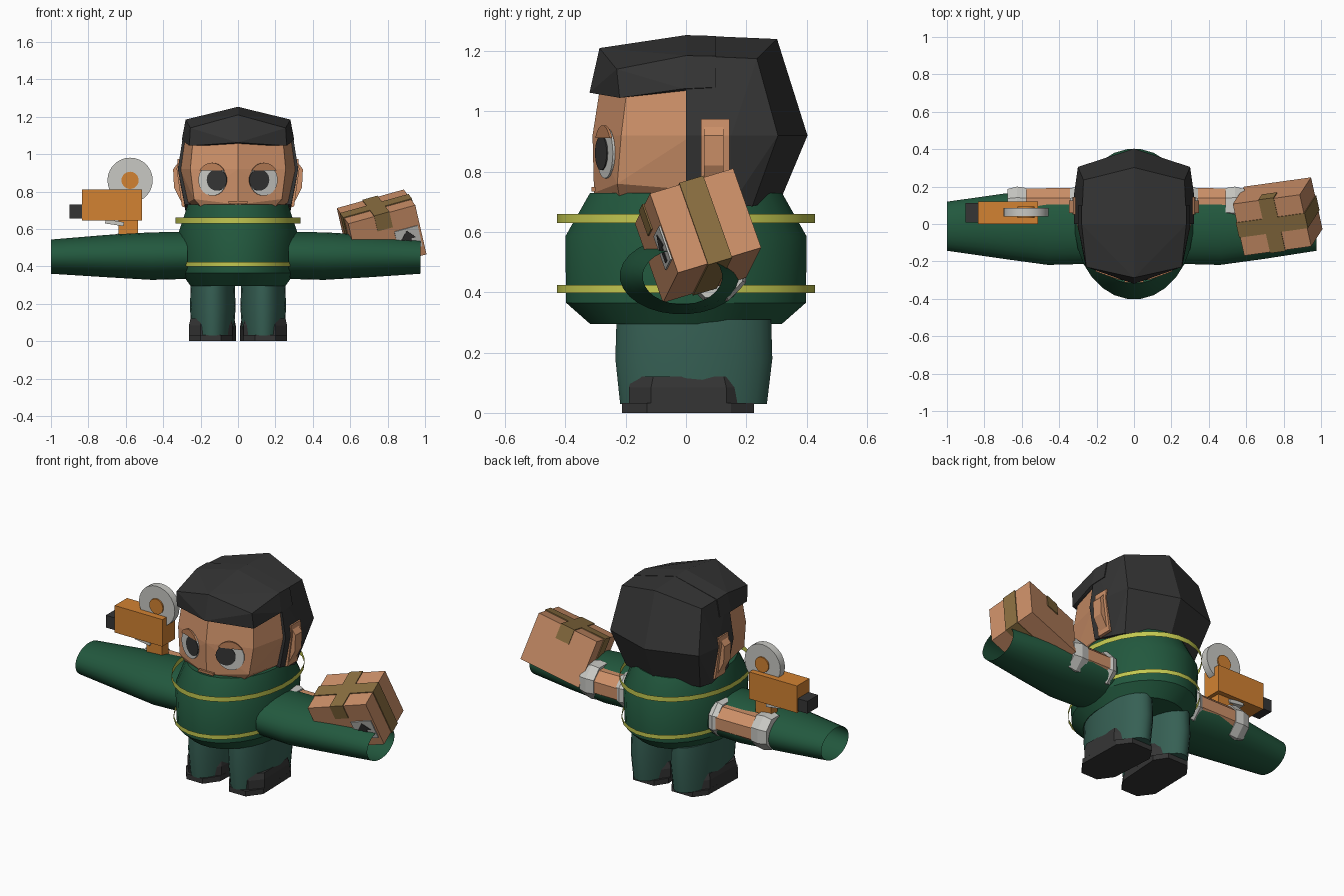
import bpy, bmesh, math
from mathutils import Matrix, Vector

if "Cube" in bpy.data.objects:
    bpy.data.objects.remove(bpy.data.objects["Cube"], do_unlink=True)


def material(name, rgb):
    m = bpy.data.materials.new(name)
    m.use_nodes = True
    m.diffuse_color = (*rgb, 1)
    m.node_tree.nodes["Principled BSDF"].inputs["Base Color"].default_value = (*rgb, 1)
    return m


SKIN = material("skin and cardboard", (.61, .28, .14))
DARK = material("charcoal", (.035, .035, .035))
GREEN = material("dark green", (.016, .098, .048))
TEAL = material("teal", (.037, .117, .089))
LIME = material("lime", (.546, .578, .08))
ORANGE = material("orange", (.645, .223, .032))
GREY = material("light grey", (.58, .58, .55))
TAPE = material("tape brown", (.262, .162, .053))
LID = material("eyelid tan", (.51, .216, .098))


def finish(name, bm, mat, smooth=False):
    bmesh.ops.recalc_face_normals(bm, faces=bm.faces)
    me = bpy.data.meshes.new(name)
    bm.to_mesh(me)
    bm.free()
    me.materials.append(mat)
    ob = bpy.data.objects.new(name, me)
    bpy.context.collection.objects.link(ob)
    if smooth:
        bpy.ops.object.select_all(action='DESELECT')
        ob.select_set(True)
        bpy.context.view_layer.objects.active = ob
        bpy.ops.object.shade_smooth_by_angle(angle=math.radians(30))
    return ob


def hull(name, pts, mat, mirror=True):
    """Faceted solid around the points, mirrored in x."""
    bm = bmesh.new()
    every = set(pts) | ({(-x, y, z) for x, y, z in pts} if mirror else set())
    for p in sorted(every):
        bm.verts.new(p)
    res = bmesh.ops.convex_hull(bm, input=bm.verts)
    junk = [v for v in res["geom_interior"] if isinstance(v, bmesh.types.BMVert)]
    bmesh.ops.delete(bm, geom=junk, context='VERTS')
    bmesh.ops.dissolve_limit(bm, angle_limit=.03, verts=bm.verts, edges=bm.edges)
    return finish(name, bm, mat)


def loft(name, rings, mat, axis='z', n=28, caps=True, smooth=True):
    """Elliptical rings (position, centre a, centre b, radius a, radius b)."""
    bm = bmesh.new()
    rows = []
    for t, ca, cb, ra, rb in rings:
        row = []
        for i in range(n):
            a = math.tau * (i + .5) / n
            p, q = ca + ra * math.cos(a), cb + rb * math.sin(a)
            row.append(bm.verts.new((p, q, t) if axis == 'z' else (t, p, q)))
        rows.append(row)
    for lo, hi in zip(rows, rows[1:]):
        for i in range(n):
            j = (i + 1) % n
            bm.faces.new((lo[i], lo[j], hi[j], hi[i]))
    if caps:
        bm.faces.new(rows[0])
        bm.faces.new(rows[-1])
    return finish(name, bm, mat, smooth)


def frame(origin, ex=(1, 0, 0), ey=(0, 0, 1)):
    ex, ey = Vector(ex).normalized(), Vector(ey).normalized()
    m = Matrix((ex, ey, ex.cross(ey))).transposed().to_4x4()
    return Matrix.Translation(origin) @ m


def plate(name, outline, depth, mat, at, smooth=False):
    """Outline in the frame's plane, extruded along its normal."""
    bm = bmesh.new()
    f = bm.faces.new([bm.verts.new((x, y, 0)) for x, y in outline])
    new = bmesh.ops.extrude_face_region(bm, geom=[f])["geom"]
    top = [v for v in new if isinstance(v, bmesh.types.BMVert)]
    bmesh.ops.translate(bm, verts=top, vec=(0, 0, depth))
    bm.transform(at)
    return finish(name, bm, mat, smooth)


def arc(rx, ry, a0=0, a1=360, n=28):
    full = a1 - a0 == 360
    steps = [math.radians(a0 + (a1 - a0) * i / n) for i in range(n if full else n + 1)]
    return [(rx * math.cos(a), ry * math.sin(a)) for a in steps]


def rect(w, h):
    return [(-w / 2, -h / 2), (w / 2, -h / 2), (w / 2, h / 2), (-w / 2, h / 2)]


def block(name, lo, hi, mat):
    mid = [(a + b) / 2 for a, b in zip(lo, hi)]
    size = [b - a for a, b in zip(lo, hi)]
    return plate(name, rect(size[0], size[2]), size[1], mat, frame((mid[0], hi[1], mid[2])))


# Torso and its two reflective bands
loft("torso", [(.295, 0, 0, .255, .32), (.365, 0, 0, .305, .4),
               (.585, 0, 0, .318, .403), (.73, 0, 0, .27, .32)], GREEN)
for name, z, h, rx in (("upper_band", .63, .03, .335), ("lower_band", .398, .026, .315)):
    loft(name, [(z, 0, 0, rx, .43), (z + h, 0, 0, rx, .43)], LIME, caps=False)

# Head, hair and mouth
hull("face", [(0, -.285, 1.08), (0, -.31, .92), (0, -.305, .73), (.24, -.195, 1.08),
              (.255, -.215, .92), (.235, -.228, .76), (.19, -.22, .71), (.285, .02, 1.1),
              (.31, .02, .92), (.27, .02, .74), (.2, .1, .7)], SKIN)
hull("hair_top", [(0, -.287, 1.21), (0, 0, 1.253), (0, .1, 1.25), (.255, -.23, 1.14),
                  (.28, 0, 1.185), (.28, .1, 1.183), (0, -.32, 1.062), (.26, -.22, 1.045),
                  (.3, -.01, 1.075), (.3, .1, 1.08)], DARK)
hull("hair_back", [(0, 0, 1.253), (0, .302, 1.24), (0, .403, .92), (0, .315, .71),
                   (.28, 0, 1.185), (.27, .235, 1.175), (.3, .305, .92), (.25, .22, .685),
                   (.322, 0, .92), (.285, 0, .73), (.322, .15, .92), (.28, .15, .69)], DARK)
block("mouth", (-.05, -.313, .735), (.05, -.3, .75), LID)

for s, side in ((1, "left"), (-1, "right")):
    # Eye plates follow the slant of the face
    along = (.94, s * .34, 0)

    def eye_frame(dx, dy, lift):
        return frame(Vector((s * .135, -.262, .862)) + dx * Vector(along)
                     + Vector((s * .34, -.94, 0)) * lift + Vector((0, 0, dy)), along)
    plate(side + "_eye_white", arc(.079, .084), .008, GREY, eye_frame(0, 0, 0))
    plate(side + "_pupil", arc(.057, .057), .006, DARK, eye_frame(-s * .027, 0, .006))
    plate(side + "_eyelid", arc(.083, .09, 32, 148, 10), .009, LID, eye_frame(0, .002, .007))

    # Ear and the bare patch round it
    hull(side + "_ear_patch", [(s * x, y, z) for y in (.05, .145) for x, z in
                               ((.2, .975), (.322, .975), (.328, .92), (.3, .72), (.2, .7))],
         SKIN, False)
    hull(side + "_ear", [(s * x, y, z) for y in (.06, .125) for x, z in
                         ((.27, .95), (.32, .955), (.347, .92), (.342, .82), (.29, .72))],
         SKIN, False)

    # Leg and shoe
    loft(side + "_leg", [(.03, s * .135, .025, .112, .245), (.18, s * .135, .026, .123, .262),
                         (.31, s * .135, .026, .118, .258)], TEAL)
    sole = [(.09, -.213), (.03, -.13), (.012, .15), (.06, .225), (.2, .225),
            (.255, .15), (.262, -.13), (.2, -.213)]
    outline = [(s * x, y) for x, y in sole]
    flat = frame((0, 0, 0), (1, 0, 0), (0, 1, 0))
    plate(side + "_sole", outline, .032, DARK, flat)
    hull(side + "_shoe", [(s * (.137 + (x - .137) * k), y * .89 * k, z) for x, y in sole
                          for z, k in ((.03, 1), (.085, 1), (.12, .94))], DARK, False)

    # Open sleeve
    end = .975 if s > 0 else 1
    loft(side + "_sleeve", [(s * .27, -.015, .458, .2, .126), (s * .46, -.015, .455, .205, .128),
                            (s * .7, -.012, .455, .175, .114), (s * end, -.012, .452, .132, .092)],
         GREEN, 'x', caps=False)

    # Bare forearm with its cuffs
    wrist = .54 if s > 0 else .625
    loft(side + "_forearm", [(s * .3, .1, .475, .1, .09), (s * wrist, .105, .475, .092, .09)],
         SKIN, 'x', 8, smooth=False)
    for part, x, half, z in (("_shoulder_cuff", .315, .028, .475), ("_wrist_cuff", wrist, .05, .475)):
        loft(side + part, [(s * (x - half), .1, z, .1, .105), (s * x, .1, z, .108, .112),
                           (s * (x + half), .1, z, .095, .1)], GREY, 'x', 8, smooth=False)

# Parcel, tilted on its own axes
U, V, W = Vector((.36, .05, .1)), Vector((-.05, .28, .09)), Vector((-.06, -.095, .27))
U.normalize()
W = (W - U * W.dot(U)).normalized()
V = W.cross(U)
C = Vector((.768, .04, .588))


def parcel_part(name, outline, depth, mat, u=0, v=0, w=0):
    return plate(name, outline, depth, mat, frame(C + U * u + V * v + W * w, U, W))


parcel_part("parcel", rect(.375, .285), .295, SKIN, v=.1475)
parcel_part("long_tape", rect(.385, .295), .085, TAPE, v=.0425)
parcel_part("cross_tape", rect(.085, .09), .305, TAPE, v=.1525, w=.1025)
parcel_part("parcel_label", rect(.13, .12), .007, GREY, u=.11, v=-.147, w=-.03)
arrow = [(-.016, -.048), (.016, -.048), (.016, 0), (.042, 0), (0, .048), (-.042, 0), (-.016, 0)]
parcel_part("parcel_arrow", arrow, .004, DARK, u=.11, v=-.153, w=-.03)

# Tape gun
block("gun_body", (-.835, 0, .645), (-.512, .12, .81), ORANGE)
block("gun_nose", (-.9, .008, .655), (-.83, .112, .73), DARK)
block("gun_handle", (-.64, .03, .5), (-.535, .09, .65), ORANGE)
plate("gun_thumb", rect(.1, .022), .08, GREY, frame((-.66, .1, .633), (1, 0, -.15), (.15, 0, 1)))
plate("tape_roll", arc(.121, .121), .045, GREY, frame((-.577, .085, .86)), True)
plate("roll_hub", arc(.046, .046), .061, ORANGE, frame((-.577, .093, .86)), True)
